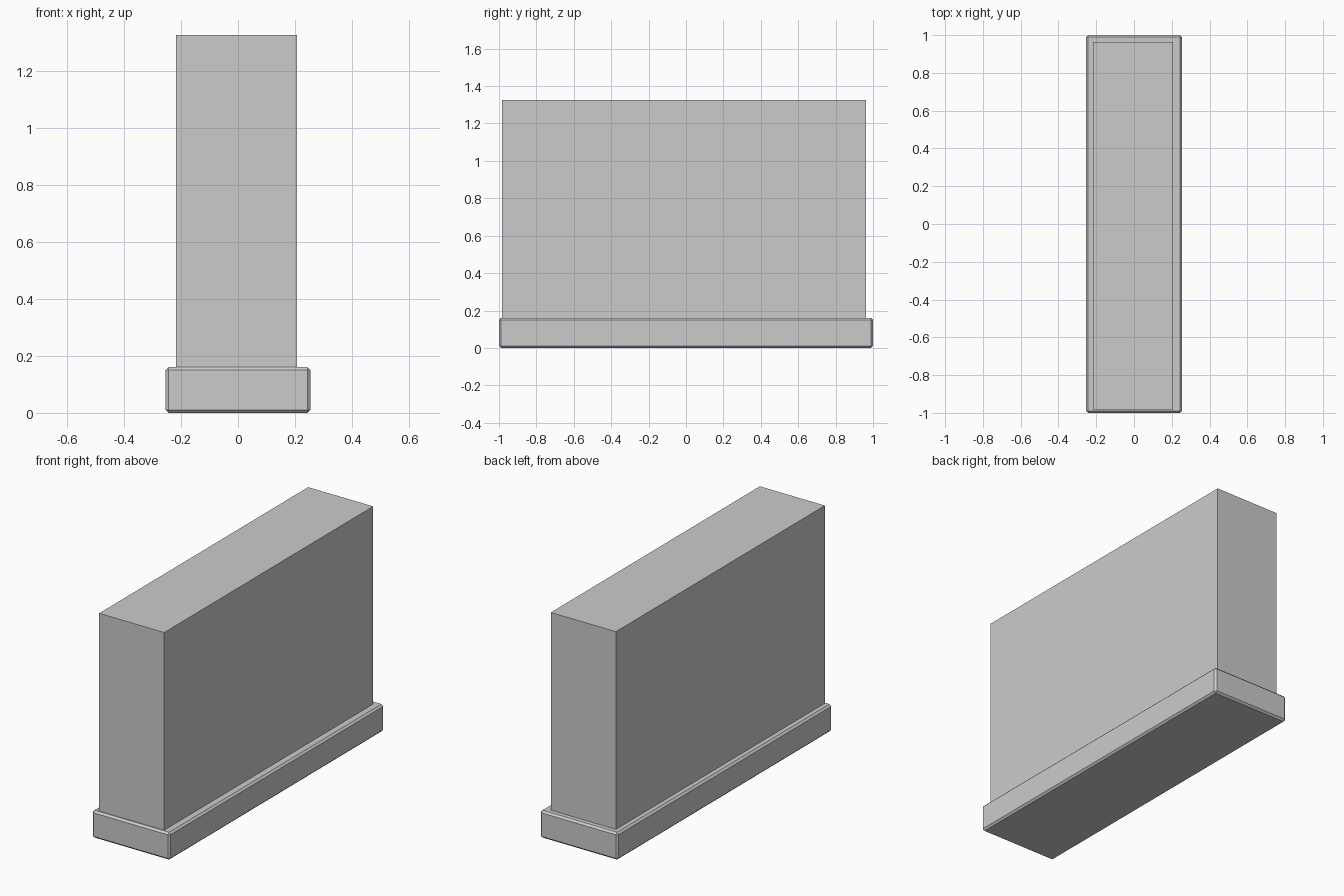
import bpy

if "Cube" in bpy.data.objects:
    bpy.data.objects.remove(bpy.data.objects["Cube"])


def box(name, lo, hi, chamfer=0.0):
    """Axis-aligned box between two corners, optionally chamfered."""
    bpy.ops.mesh.primitive_cube_add(size=1)
    ob = bpy.context.object
    ob.name = name
    for v in ob.data.vertices:
        v.co = [(a + b) / 2 + c * (b - a) for a, b, c in zip(lo, hi, v.co)]
    if chamfer:
        mod = ob.modifiers.new("chamfer", 'BEVEL')
        mod.width = chamfer
        mod.segments = 1
    return ob


# Chamfered plinth
box("plinth", (-0.254, -1.0, 0.0), (0.254, 1.0, 0.161), 0.011)

# Plain slab, set slightly off centre on the plinth
box("slab", (-0.217, -0.983, 0.155), (0.207, 0.963, 1.326))
